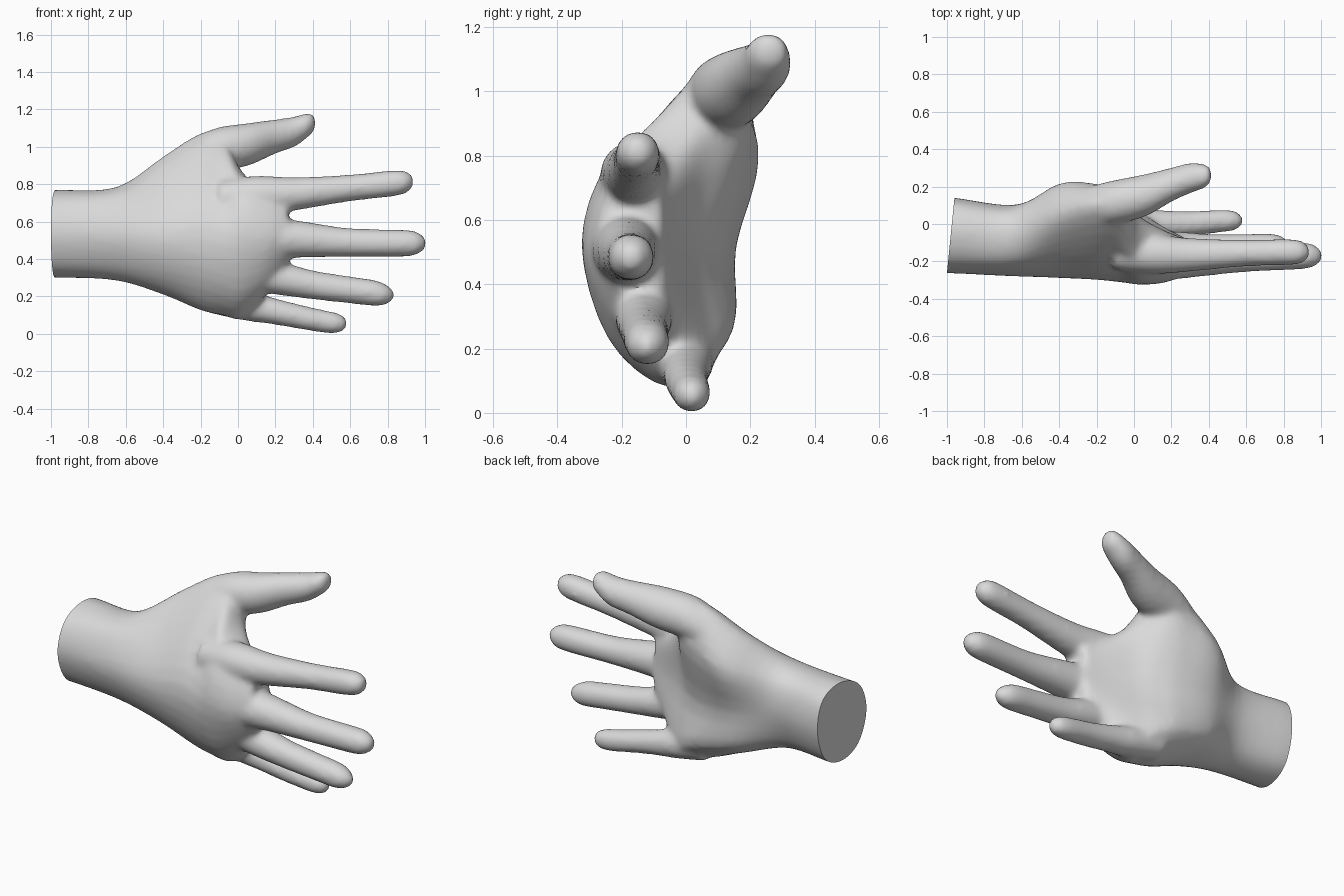
import bpy, bmesh, math
from mathutils import Vector

if "Cube" in bpy.data.objects:
    bpy.data.objects.remove(bpy.data.objects["Cube"])


def spline(points, steps, closed=False):
    """Smooth curve through points of any dimension."""
    n = len(points)
    pick = (lambda i: points[i % n]) if closed else (lambda i: points[max(0, min(n - 1, i))])
    out = []
    for i in range(n if closed else n - 1):
        p0, p1, p2, p3 = (pick(i + k) for k in (-1, 0, 1, 2))
        for s in range(steps):
            t = s / steps
            out.append(tuple(0.5 * (2 * b + (c - a) * t + (2 * a - 5 * b + 4 * c - d) * t * t
                                    + (3 * b - a - 3 * c + d) * t ** 3)
                             for a, b, c, d in zip(p0, p1, p2, p3)))
    if not closed:
        out.append(tuple(points[-1]))
    return out


def loft(bm, rings):
    """Closed tube through rings of equal point count."""
    loops = [[bm.verts.new(p) for p in ring] for ring in rings]
    n = len(loops[0])
    for a, b in zip(loops, loops[1:]):
        for i in range(n):
            j = (i + 1) % n
            bm.faces.new((a[i], a[j], b[j], b[i]))
    bm.faces.new(loops[0][::-1])
    bm.faces.new(loops[-1])


# Palm and wrist: (x, outline of (y, z) from the thumb edge round the back of the hand)
wrist = [(-.04, .77), (-.20, .71), (-.265, .54), (-.20, .36),
         (-.06, .30), (.08, .36), (.14, .54), (.10, .71)]
sections = [
    (-1.10, wrist),
    (-0.96, wrist),
    (-0.65, [(-.05, .785), (-.20, .73), (-.28, .54), (-.22, .36),
             (-.10, .285), (.04, .35), (.10, .54), (.07, .72)]),
    (-0.40, [(.06, .95), (-.14, .80), (-.285, .55), (-.235, .33),
             (-.08, .21), (.13, .29), (.155, .52), (.215, .79)]),
    (-0.20, [(.11, 1.075), (-.11, .89), (-.29, .58), (-.25, .30),
             (-.07, .125), (.145, .25), (.13, .50), (.215, .86)]),
    (-0.08, [(.09, 1.07), (-.12, .88), (-.305, .56), (-.25, .26),
             (-.07, .10), (.12, .21), (.08, .50), (.18, .90)]),
    (0.02, [(-.01, .87), (-.23, .79), (-.325, .53), (-.24, .23),
            (-.06, .085), (.07, .17), (.025, .50), (.05, .79)]),
    (0.16, [(-.12, .76), (-.25, .72), (-.315, .51), (-.235, .30),
            (-.12, .22), (-.02, .28), (-.035, .52), (-.04, .71)]),
    (0.27, [(-.15, .71), (-.22, .69), (-.275, .54), (-.22, .40),
            (-.15, .36), (-.08, .40), (-.075, .54), (-.09, .69)]),
]
# Fingers: centre line points as (x, y, z, radius)
fingers = {
    "index": [(-.10, -.15, .72, .10), (.10, -.16, .738, .108), (.30, -.165, .748, .09),
              (.60, -.155, .78, .072), (.84, -.15, .806, .070), (.91, -.15, .812, .053),
              (.938, -.15, .814, .022)],
    "middle": [(-.05, -.18, .52, .10), (.20, -.185, .51, .11), (.35, -.185, .505, .097),
               (.60, -.18, .488, .077), (.90, -.17, .485, .072), (.97, -.17, .485, .054),
               (1.006, -.17, .485, .024)],
    "ring": [(-.05, -.12, .34, .09), (.20, -.13, .302, .092), (.40, -.13, .262, .078),
             (.60, -.125, .235, .073), (.74, -.12, .217, .069), (.80, -.12, .210, .050),
             (.832, -.12, .207, .022)],
    "little": [(-.15, .01, .20, .09), (.04, .00, .155, .085), (.16, .00, .128, .074),
               (.30, .002, .098, .067), (.45, .015, .068, .062), (.52, .018, .058, .057),
               (.56, .018, .056, .042), (.582, .018, .056, .018)],
    "thumb": [(-.35, .09, .87, .08), (-.15, .11, .975, .115), (.05, .15, 1.012, .115),
              (.20, .21, 1.055, .092), (.30, .245, 1.08, .082), (.37, .255, 1.115, .067),
              (.40, .26, 1.125, .05), (.414, .26, 1.13, .025)],
}

bm = bmesh.new()
cage = [[x] + [c for p in outline for c in p] for x, outline in sections]
rings = []
for row in spline(cage, 5):
    outline = [row[k:k + 2] for k in range(1, len(row), 2)]
    rings.append([(row[0], y, z) for y, z in spline(outline, 4, True)])
loft(bm, rings)

for path in fingers.values():
    loft(bm, [[(x, y + r * math.cos(a * math.tau / 20), z + r * math.sin(a * math.tau / 20))
               for a in range(20)] for x, y, z, r in spline(path, 4)])

bmesh.ops.recalc_face_normals(bm, faces=bm.faces)
mesh = bpy.data.meshes.new("hand")
bm.to_mesh(mesh)
bm.free()
hand = bpy.data.objects.new("hand", mesh)
bpy.context.collection.objects.link(hand)

# Fuse palm and fingers into one soft skin
remesh = hand.modifiers.new("fuse", 'REMESH')
remesh.mode = 'VOXEL'
remesh.voxel_size = 0.016
soft = hand.modifiers.new("soften", 'SMOOTH')
soft.factor, soft.iterations = 0.5, 10
bpy.context.view_layer.update()
skin = bpy.data.meshes.new_from_object(hand.evaluated_get(bpy.context.evaluated_depsgraph_get()))
hand.modifiers.clear()
hand.data = skin

# Flat, slightly slanted cut at the wrist
bm = bmesh.new()
bm.from_mesh(skin)
cut = bmesh.ops.bisect_plane(bm, geom=bm.verts[:] + bm.edges[:] + bm.faces[:],
                             plane_co=Vector((-1, -.26, 0)), plane_no=Vector((-1, .1, 0)),
                             clear_outer=True)
bmesh.ops.contextual_create(bm, geom=[e for e in cut["geom_cut"] if isinstance(e, bmesh.types.BMEdge)])
bmesh.ops.recalc_face_normals(bm, faces=bm.faces)
bm.to_mesh(skin)
bm.free()

grey = bpy.data.materials.new("light grey")
grey.diffuse_color = (0.7, 0.7, 0.7, 1)
grey.use_nodes = True
grey.node_tree.nodes["Principled BSDF"].inputs["Base Color"].default_value = grey.diffuse_color
skin.materials.clear()
skin.materials.append(grey)
bpy.context.view_layer.objects.active = hand
hand.select_set(True)
bpy.ops.object.shade_smooth_by_angle(angle=math.radians(40))
